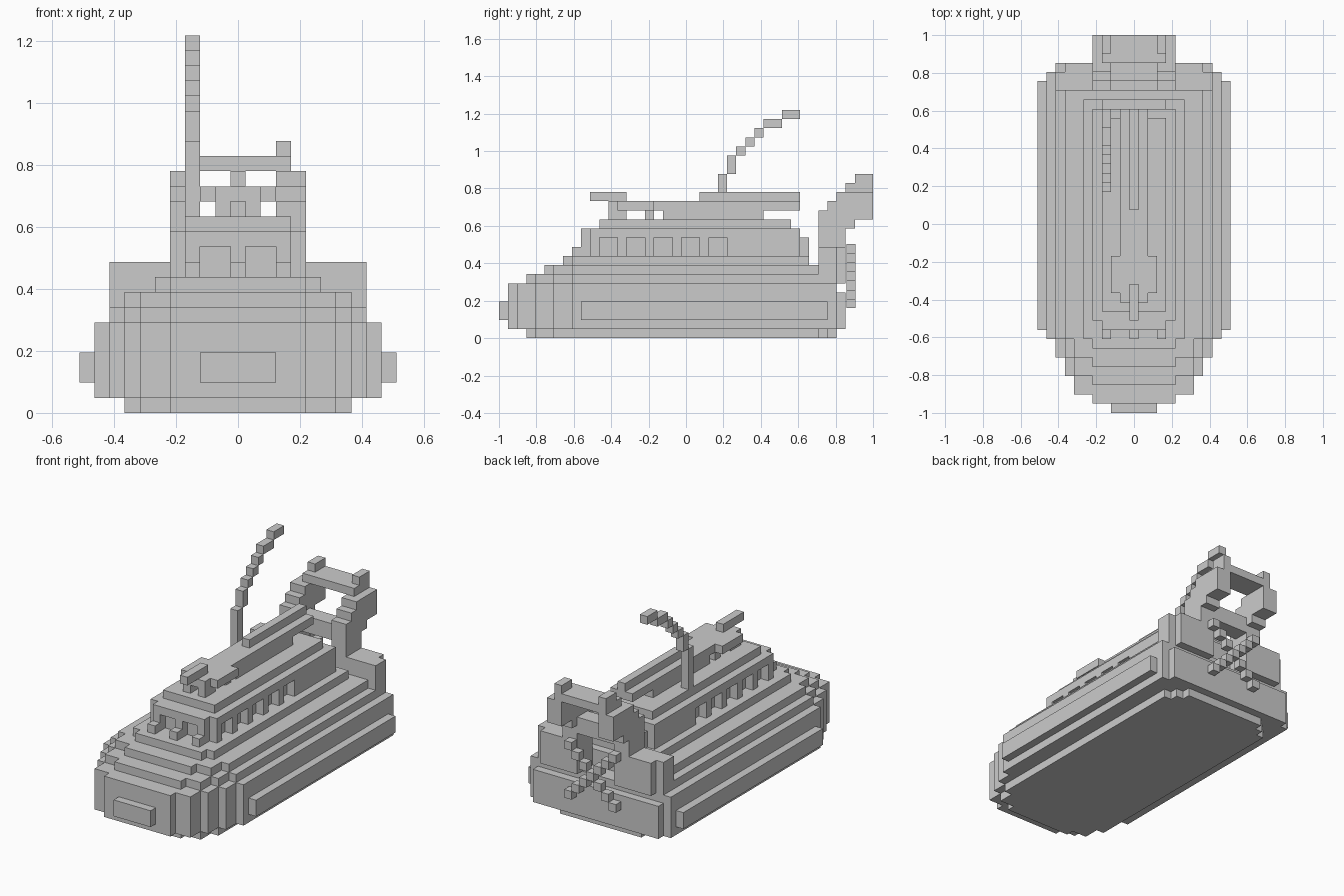
import bpy, bmesh
from mathutils import Vector

if "Cube" in bpy.data.objects:
    bpy.data.objects.remove(bpy.data.objects["Cube"])

U = 2 / 41                      # edge of one block
parts = {}                      # part name -> set of block cells

grey = bpy.data.materials.new("plain_grey")
grey.diffuse_color = (0.6, 0.6, 0.6, 1)
grey.use_nodes = True
grey.node_tree.nodes["Principled BSDF"].inputs["Base Color"].default_value = grey.diffuse_color


def fill(name, x0, x1, y0, y1, z0, z1, mirror=False):
    """Add blocks x0..x1 (inclusive, 0 = centre), y0..y1 and z0..z1 (end excluded)."""
    cells = parts.setdefault(name, set())
    for x in range(x0, x1 + 1):
        for y in range(y0, y1):
            for z in range(z0, z1):
                cells.add((x, y, z))
                if mirror:
                    cells.add((-x, y, z))


def bow(row):
    """Half width of the hull plan at a row counted from the bow tip."""
    plan = [2, 4, 6, 6, 7, 7, 8, 8, 9]
    return plan[row] if row < len(plan) else 10


# Hull: stacked layers (z0, z1, first row, bow shift, widest half width, end row)
for z0, z1, start, shift, cap, end in [
        (0, 1, 3, 2, 7, 37), (1, 2, 1, 0, 9, 38), (2, 4, 0, 0, 10, 38),
        (4, 5, 1, 0, 9, 38), (5, 6, 1, 0, 9, 37), (6, 7, 3, 2, 8, 35),
        (7, 8, 5, 4, 7, 35), (8, 9, 7, 6, 5, 34)]:
    for y in range(start, end):
        w = min(cap, bow(y - shift))
        w = min(w, 8 if y == 37 else 9 if y == 36 else 10)
        if z0 == 0 and y > 34:
            w = 7 - (y - 34)
        fill("hull", -w, w, y, y + 1, z0, z1)

# Cabin: recessed walls, window pillars, solid rear quarter and roof
fill("cabin", -3, 3, 10, 34, 9, 11)
for y in (10, 13, 16, 19, 22, 25):
    fill("window_pillars", 4, 4, y, y + 1, 9, 11, True)
for x in (-3, 0, 3):
    fill("window_pillars", x, x, 9, 10, 9, 11)
    fill("window_pillars", x, x, 8, 9, 9, 10)
fill("cabin", 4, 4, 26, 33, 9, 11, True)
fill("roof", -3, 3, 9, 33, 11, 12)
fill("roof", -4, 4, 10, 33, 11, 12)
fill("roof", -3, 3, 11, 32, 12, 13)

# Upper housing with a ridge bar
fill("upper_housing", -1, 1, 18, 29, 13, 15)
fill("upper_housing", -1, 1, 29, 33, 14, 15)
fill("ridge_bar", 0, 0, 22, 33, 15, 16)

# Forward platform on short posts, with a barrel
fill("platform", -2, 2, 13, 17, 14, 15)
fill("platform", -1, 1, 12, 18, 14, 15)
fill("platform_posts", 1, 1, 12, 14, 13, 14, True)
fill("platform_posts", 1, 1, 16, 17, 13, 14, True)
fill("barrel", 0, 0, 10, 14, 15, 16)

# Antenna bending backwards
fill("antenna", -3, -3, 24, 25, 13, 18)
for y0, y1, z0, z1 in [(25, 26, 18, 20), (26, 27, 20, 21), (27, 28, 21, 22),
                       (28, 29, 22, 23), (29, 31, 23, 24), (31, 33, 24, 25)]:
    fill("antenna", -3, -3, y0, y1, z0, z1)

# Stern boxes
fill("stern_boxes", 5, 8, 35, 37, 6, 10, True)
fill("stern_boxes", 5, 7, 37, 38, 6, 10, True)

# Tail frame: stepped side posts and cross bars
for y, z0, z1 in [(35, 6, 14), (36, 6, 15), (37, 6, 16), (38, 12, 17),
                  (39, 13, 18), (40, 13, 18)]:
    fill("tail_posts", 3, 3, y, y + 1, z0, z1, True)
    fill("tail_posts", 4, 4, y, y + 1, z0, min(z1, 16), True)
fill("tail_bars", -2, 2, 38, 41, 16, 17)
fill("tail_bars", -2, 2, 36, 38, 11, 13)

# Propeller: diagonal cross of blocks behind the transom
for i in range(-3, 4):
    for s in (1, -1):
        fill("propeller", i, i, 38, 39, 6 + s * i, 7 + s * i)
shift = {"propeller": Vector((0, 0.004, 0.014))}

# Outer skin of each part; faces covered by another block are left out
solid = set().union(*(c for n, c in parts.items() if n not in shift))
SIDES = [(a, s) for a in range(3) for s in (1, -1)]
for name, cells in parts.items():
    bm = bmesh.new()
    others = cells if name in shift else solid
    for cell in sorted(cells):
        base = Vector((cell[0] - 0.5, cell[1] - 20.5, cell[2]))
        for a, s in SIDES:
            near = list(cell)
            near[a] += s
            if tuple(near) in others:
                continue
            b, c = (a + 1) % 3, (a + 2) % 3
            ring = []
            for p, q in ((0, 0), (1, 0), (1, 1), (0, 1))[::s]:
                v = base.copy()
                v[a] += max(s, 0)
                v[b] += p
                v[c] += q
                ring.append(bm.verts.new(v * U + shift.get(name, Vector())))
            bm.faces.new(ring)
    bmesh.ops.remove_doubles(bm, verts=bm.verts, dist=1e-4)
    mesh = bpy.data.meshes.new(name)
    bm.to_mesh(mesh)
    bm.free()
    mesh.materials.append(grey)
    bpy.context.collection.objects.link(bpy.data.objects.new(name, mesh))
